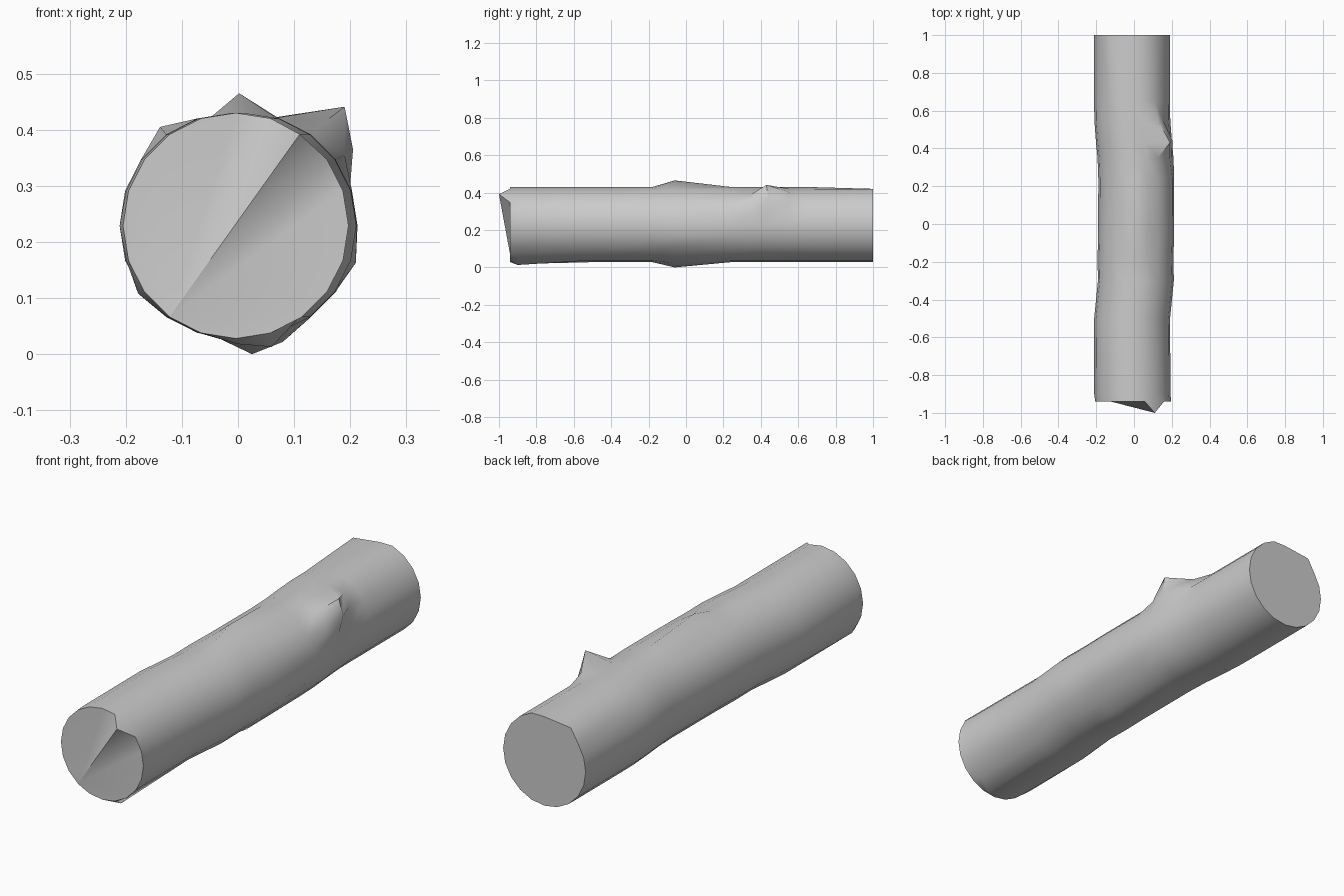
import bpy, bmesh
from math import cos, sin, radians

if "Cube" in bpy.data.objects:
    bpy.data.objects.remove(bpy.data.objects["Cube"])

SIDES, R, ZC = 20, 0.201, 0.229

# Ring stations along the log: (y, x offset of centre)
rings = [(-0.94, -0.004), (-0.9, -0.008), (-0.5, -0.010), (-0.3, 0.010),
         (-0.18, 0.008), (-0.06, 0.011), (0.24, 0.012), (0.35, 0.008),
         (0.43, 0.0), (0.55, -0.009), (0.65, -0.010), (1.0, -0.010)]

# Knots and chips: (ring, side) -> moved point
moved = {
    (0, 3): (0.11, -1.0, 0.392),       # splinter on front rim
    (1, 15): (0.0, -0.9, 0.018),       # swelling under the front
    (1, 16): (0.06, -0.9, 0.013),
    (1, 10): (-0.211, -0.9, 0.229),
    (1, 12): (-0.178, -0.9, 0.108),
    (5, 5): (0.002, -0.06, 0.465),     # middle knots
    (5, 15): (0.025, -0.06, 0.0),
    (5, 16): (0.08, -0.06, 0.022),
    (5, 19): (0.21, -0.06, 0.163),
    (7, 2): (0.19, 0.35, 0.355),       # twig stub
    (8, 2): (0.205, 0.44, 0.365),
    (8, 3): (0.19, 0.43, 0.441),
    (9, 3): (0.128, 0.55, 0.402),
    (11, 5): (-0.01, 1.0, 0.42),       # chipped back rim
    (11, 6): (-0.075, 0.9, 0.412),
    (11, 7): (-0.139, 1.0, 0.405),
}

bm = bmesh.new()
grid = []
for i, (y, dx) in enumerate(rings):
    row = []
    for k in range(SIDES):
        a = radians(360 / SIDES * k)
        p = moved.get((i, k), (dx + R * cos(a), y, ZC + R * sin(a)))
        row.append(bm.verts.new(p))
    grid.append(row)

# Bark surface
for a, b in zip(grid, grid[1:]):
    for k in range(SIDES):
        n = (k + 1) % SIDES
        bm.faces.new((a[k], a[n], b[n], b[k]))

# Front cap: fan from the lower left, ridged up to the splinter
f, hub = grid[0], 13
for s in range(1, SIDES - 1):
    bm.faces.new((f[hub], f[(hub + s + 1) % SIDES], f[(hub + s) % SIDES]))

# Back cap: flat face plus the chip
e = grid[-1]
bm.faces.new((e[5], e[6], e[7]))
bm.faces.new([v for k, v in enumerate(e) if k != 6])

bmesh.ops.recalc_face_normals(bm, faces=bm.faces)
mesh = bpy.data.meshes.new("log")
bm.to_mesh(mesh)
bm.free()
log = bpy.data.objects.new("log", mesh)
bpy.context.collection.objects.link(log)
bpy.context.view_layer.objects.active = log
log.select_set(True)
bpy.ops.object.shade_smooth_by_angle(angle=radians(50))
